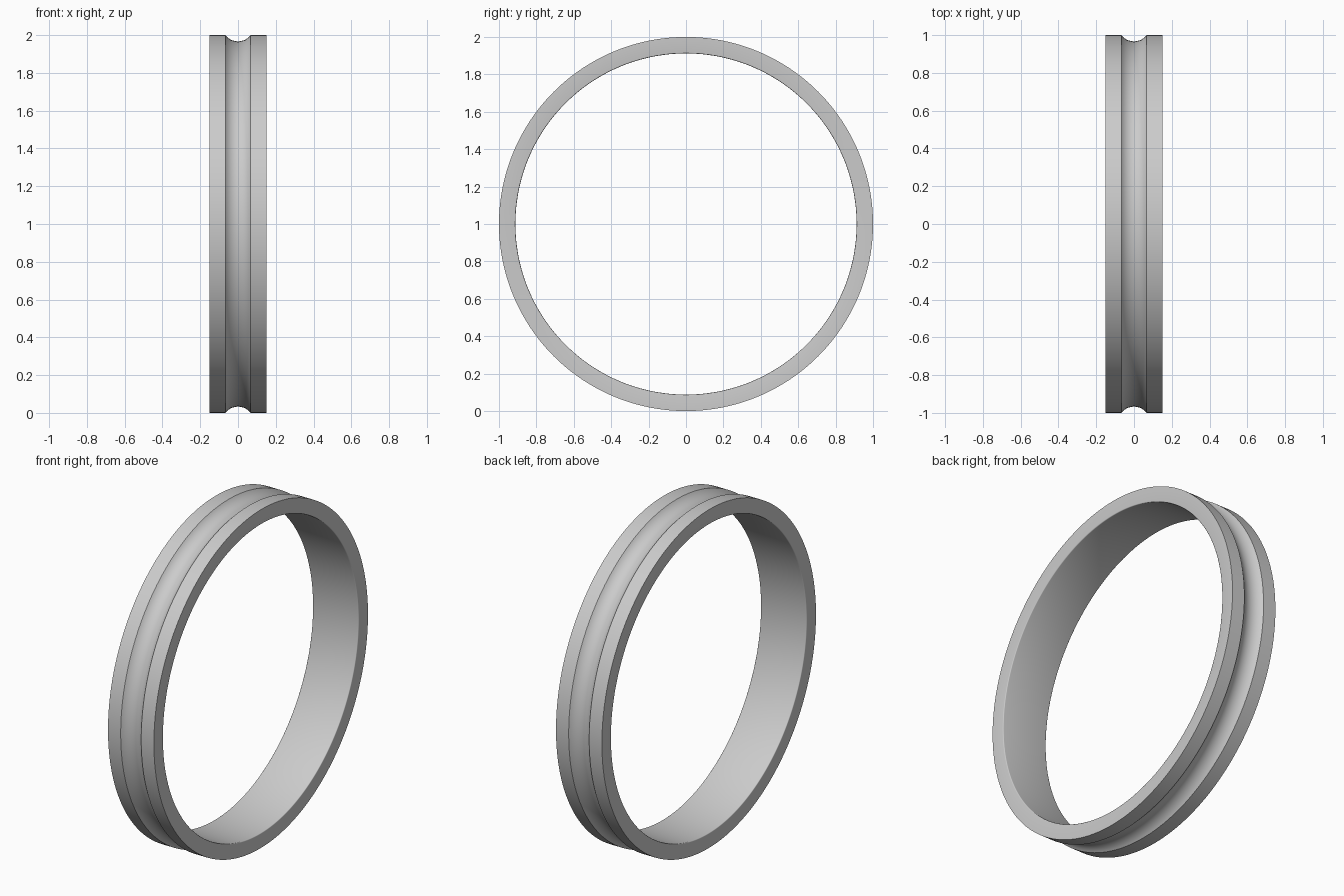
import bpy, bmesh
from math import radians, asin, sin, cos
from mathutils import Matrix, Vector

cube = bpy.data.objects.get("Cube")
if cube:
    bpy.data.objects.remove(cube, do_unlink=True)

OUTER, INNER, HALF_WIDTH = 1.0, 0.912, 0.15
GROOVE_HALF, GROOVE_DEPTH = 0.067, 0.033
EDGE_ROUND = 0.005
SEGMENTS, ARC_STEPS = 192, 16

# Plain grey metal
metal = bpy.data.materials.new("grey metal")
metal.use_nodes = True
grey = (0.6, 0.6, 0.6, 1.0)
metal.diffuse_color = grey
metal.node_tree.nodes["Principled BSDF"].inputs["Base Color"].default_value = grey

# Cross-section (x, radius): flat rims, round groove outside, softened bore edges
groove_radius = (GROOVE_HALF**2 + GROOVE_DEPTH**2) / (2 * GROOVE_DEPTH)
groove_centre = OUTER - GROOVE_DEPTH + groove_radius
sweep = asin(GROOVE_HALF / groove_radius)
profile = [(-HALF_WIDTH, OUTER)]
for i in range(ARC_STEPS + 1):
    a = sweep * (2 * i / ARC_STEPS - 1)
    profile.append((groove_radius * sin(a), groove_centre - groove_radius * cos(a)))
profile.append((HALF_WIDTH, OUTER))
for side in (1, -1):
    bore_edge = []
    for i in range(5):
        a = radians(90 * i / 4)
        bore_edge.append((side * (HALF_WIDTH - EDGE_ROUND * (1 - cos(a))),
                          INNER + EDGE_ROUND * (1 - sin(a))))
    profile += bore_edge if side == 1 else bore_edge[::-1]

# Revolve the section around the x axis
bm = bmesh.new()
rings = []
for s in range(SEGMENTS):
    turn = Matrix.Rotation(radians(360 * s / SEGMENTS), 3, 'X')
    rings.append([bm.verts.new(turn @ Vector((x, 0, r)) + Vector((0, 0, OUTER)))
                  for x, r in profile])
count = len(profile)
for s in range(SEGMENTS):
    here, after = rings[s], rings[(s + 1) % SEGMENTS]
    for i in range(count):
        j = (i + 1) % count
        bm.faces.new((here[i], here[j], after[j], after[i]))
bmesh.ops.recalc_face_normals(bm, faces=bm.faces)

mesh = bpy.data.meshes.new("grooved_ring")
bm.to_mesh(mesh)
bm.free()
mesh.materials.append(metal)
ring = bpy.data.objects.new("grooved_ring", mesh)
bpy.context.collection.objects.link(ring)

# Smooth curves, sharp rims
bpy.ops.object.select_all(action='DESELECT')
ring.select_set(True)
bpy.context.view_layer.objects.active = ring
bpy.ops.object.shade_smooth_by_angle(angle=radians(30))
